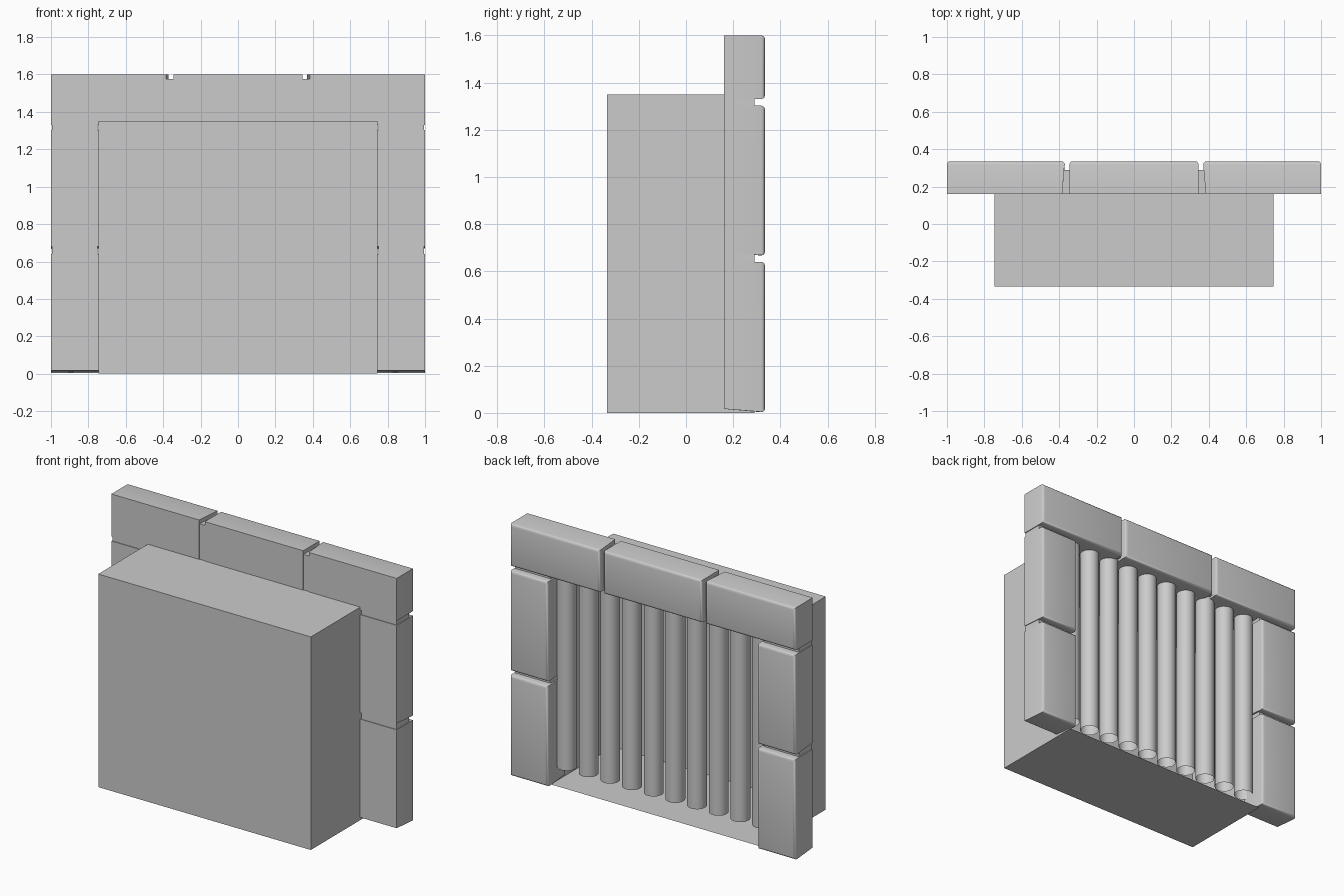
import bpy, bmesh
from mathutils import Vector

if "Cube" in bpy.data.objects:
    bpy.data.objects.remove(bpy.data.objects["Cube"])

FRONT, BACK = 0.16, 0.335   # depth range of the stone surround


def finish(name, bm, smooth=False):
    bmesh.ops.recalc_face_normals(bm, faces=bm.faces)
    mesh = bpy.data.meshes.new(name)
    bm.to_mesh(mesh)
    bm.free()
    ob = bpy.data.objects.new(name, mesh)
    bpy.context.collection.objects.link(ob)
    if smooth:
        bpy.ops.object.select_all(action='DESELECT')
        ob.select_set(True)
        bpy.context.view_layer.objects.active = ob
        bpy.ops.object.shade_smooth_by_angle(angle=0.6)
    return ob


def box_bm(lo, hi):
    bm = bmesh.new()
    bmesh.ops.create_cube(bm, size=1)
    lo, hi = Vector(lo), Vector(hi)
    for v in bm.verts:
        v.co = Vector([lo[i] + (v.co[i] + 0.5) * (hi[i] - lo[i]) for i in range(3)])
    return bm


def stone(name, x0, x1, z0, z1, joint=None):
    """Stone with a flat front, rounded back edges and one chamfered joint edge."""
    bm = box_bm((x0, FRONT, z0), (x1, BACK, z1))
    for v in bm.verts:
        if v.co.y < FRONT + 0.01:
            if joint == 'bottom' and abs(v.co.z - z0) < 1e-4:
                v.co.z += 0.014
            elif joint == 'inner' and abs(v.co.x) < 0.9:
                v.co.x += 0.014 if v.co.x > 0 else -0.014
    edges = [e for e in bm.edges if all(v.co.y > FRONT + 0.01 for v in e.verts)]
    bmesh.ops.bevel(bm, geom=edges, offset=0.017, segments=3, profile=0.5,
                    affect='EDGES')
    return finish(name, bm, True)


# Recess: a thin shell, open at the back
bm = box_bm((-0.745, -0.335, 0), (0.745, 0.29, 1.35))
bmesh.ops.delete(bm, geom=[f for f in bm.faces if f.calc_center_median().y > 0.28],
                 context='FACES_ONLY')
finish("recess_shell", bm)

# Mortar behind the stone joints
finish("mortar_top", box_bm((-0.995, FRONT + 0.004, 1.345), (0.995, 0.29, 1.575)))
for side, s in (("left", -1), ("right", 1)):
    xs = sorted((s * 0.75, s * 0.995))
    finish("mortar_" + side, box_bm((xs[0], FRONT + 0.004, 0.02), (xs[1], 0.29, 1.345)))

# Stone surround
stone("top_stone_middle", -0.345, 0.345, 1.33, 1.6)
for side, s in (("left", -1), ("right", 1)):
    stone("top_stone_" + side, *sorted((s * 0.37, s)), 1.33, 1.6, 'inner')
    xs = sorted((s * 0.735, s))
    stone("lower_stone_" + side, *xs, 0.003, 0.64, 'bottom')
    stone("upper_stone_" + side, *xs, 0.667, 1.302, 'bottom')

# Row of ten vertical open-ended bars
for i in range(10):
    bm = bmesh.new()
    bmesh.ops.create_cone(bm, cap_ends=False, segments=24, radius1=0.057,
                          radius2=0.057, depth=1.25)
    bmesh.ops.translate(bm, verts=bm.verts, vec=((i - 4.5) * 0.152, 0.215, 0.1 + 0.625))
    finish("bar_%d" % (i + 1), bm, True)
